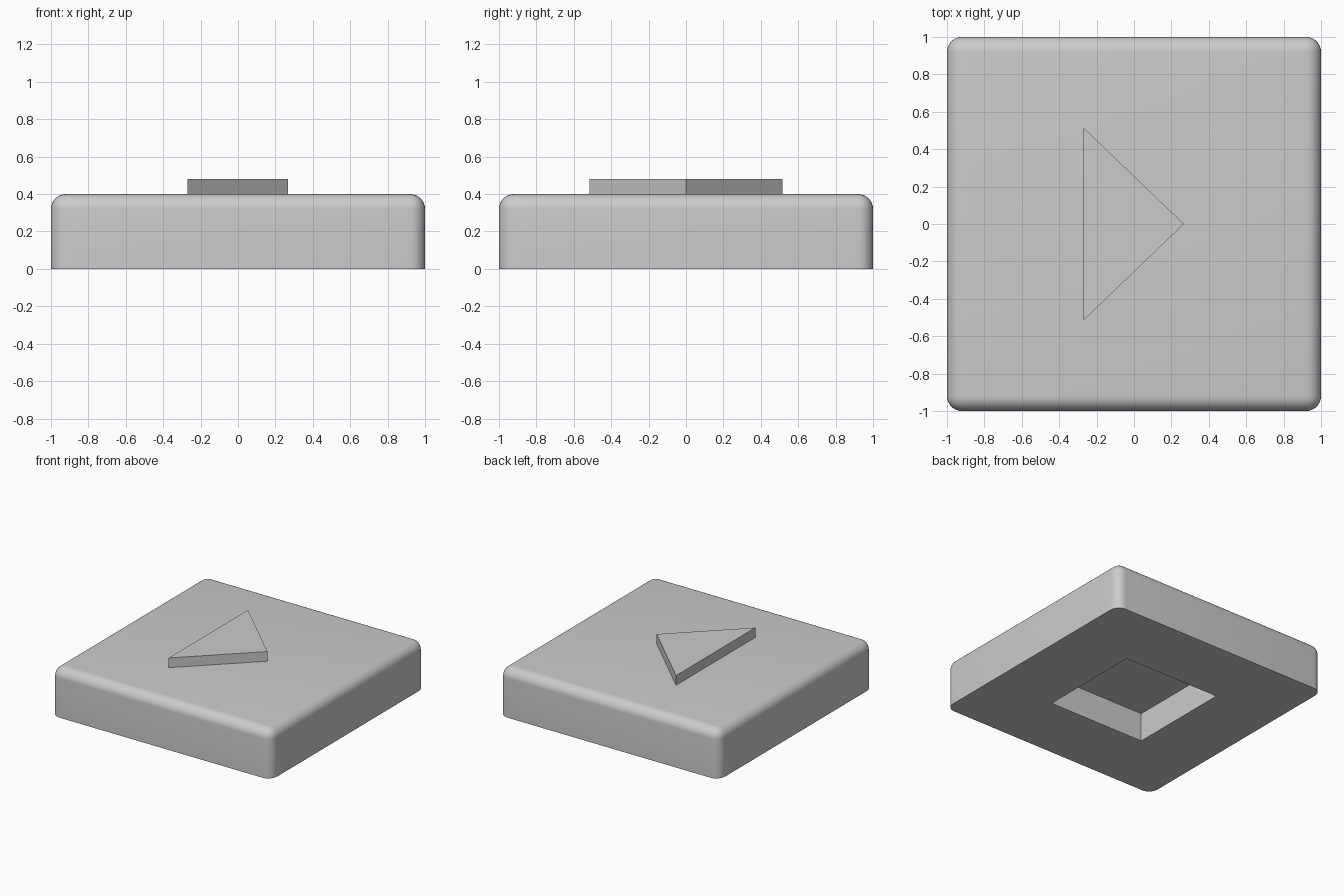
import bpy
import bmesh
import math

cube = bpy.data.objects.get("Cube")
if cube:
    bpy.data.objects.remove(cube, do_unlink=True)

HEIGHT = 0.4        # tile thickness
RADIUS = 0.08       # rounding of the corners and top rim
RECESS = 0.875      # side of the square hole underneath
DEPTH = 0.235       # depth of that hole
ARROW_HEIGHT = 0.08

# Single matte grey
grey = bpy.data.materials.new("plain grey")
grey.use_nodes = True
colour = (0.6, 0.6, 0.6, 1)
grey.diffuse_color = colour
grey.node_tree.nodes["Principled BSDF"].inputs["Base Color"].default_value = colour


def make_object(name, bm):
    bmesh.ops.recalc_face_normals(bm, faces=bm.faces)
    mesh = bpy.data.meshes.new(name)
    bm.to_mesh(mesh)
    bm.free()
    mesh.materials.append(grey)
    obj = bpy.data.objects.new(name, mesh)
    bpy.context.collection.objects.link(obj)
    return obj


def prism(points, bottom, top):
    bm = bmesh.new()
    base = bm.faces.new([bm.verts.new((x, y, bottom)) for x, y in points])
    raised = bmesh.ops.extrude_face_region(bm, geom=[base], use_keep_orig=True)["geom"]
    verts = [v for v in raised if isinstance(v, bmesh.types.BMVert)]
    bmesh.ops.translate(bm, verts=verts, vec=(0, 0, top - bottom))
    return bm


def square(half):
    return [(-half, -half), (half, -half), (half, half), (-half, half)]


# Tile: rounded everywhere except along the bottom edge
bm = prism(square(1), 0, HEIGHT)
rounded = [e for e in bm.edges if max(v.co.z for v in e.verts) > 0]
bmesh.ops.bevel(bm, geom=rounded, offset=RADIUS, segments=8, profile=0.5, affect='EDGES')
tile = make_object("tile_base", bm)

# Square recess in the underside
cutter = make_object("recess_cutter", prism(square(RECESS / 2), -0.1, DEPTH))
cutter.hide_render = True
cut = tile.modifiers.new("recess", 'BOOLEAN')
cut.operation = 'DIFFERENCE'
cut.solver = 'EXACT'
cut.object = cutter
bpy.ops.object.select_all(action='DESELECT')
bpy.context.view_layer.objects.active = tile
tile.select_set(True)
bpy.ops.object.modifier_apply(modifier=cut.name)
bpy.data.objects.remove(cutter, do_unlink=True)
bpy.ops.object.shade_smooth_by_angle(angle=math.radians(30))

# Raised triangular arrow pointing to +x
triangle = [(-0.27, -0.515), (0.267, 0), (-0.27, 0.515)]
make_object("raised_arrow", prism(triangle, HEIGHT, HEIGHT + ARROW_HEIGHT))
